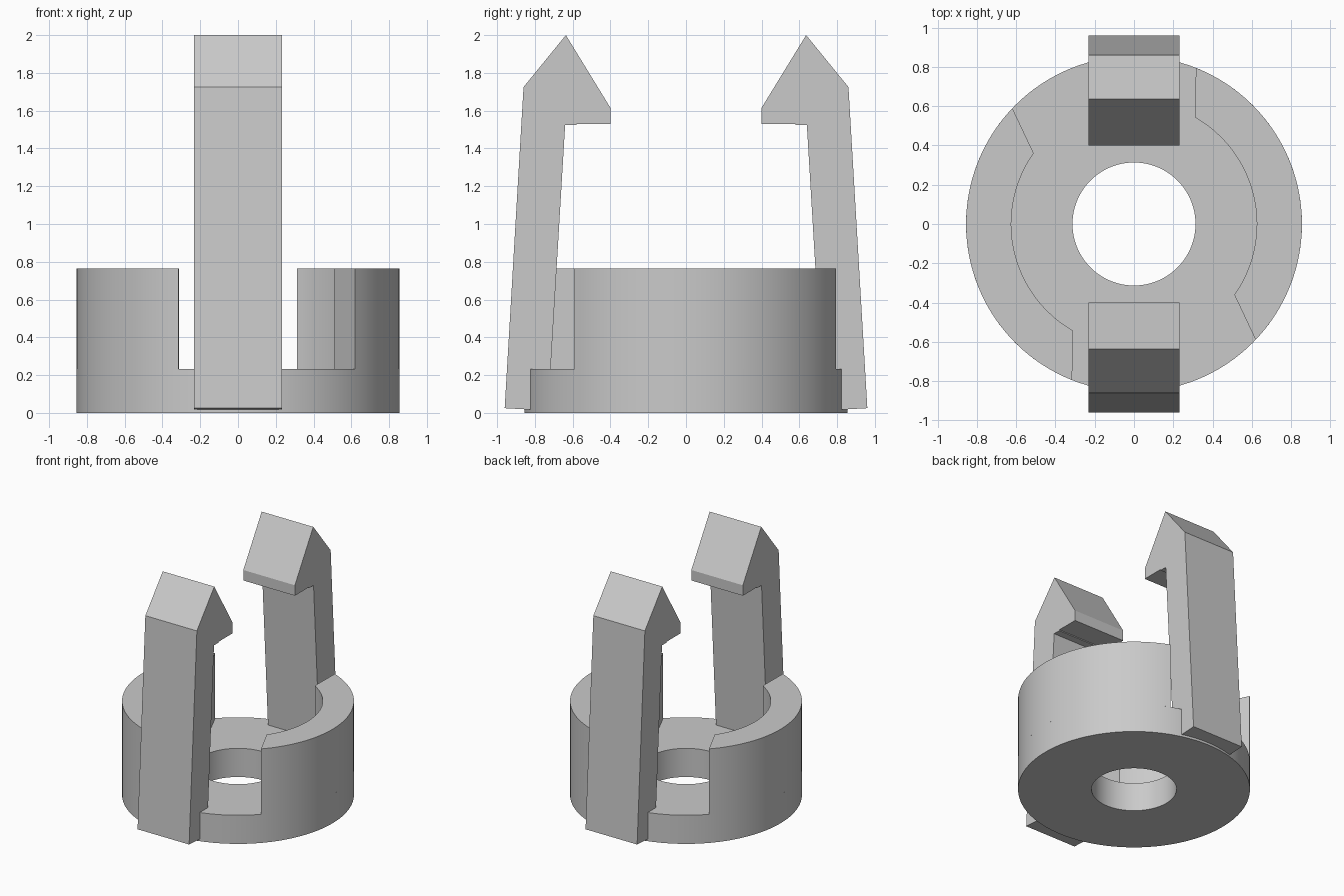
import bpy
import bmesh
from math import cos, sin, radians, pi
from mathutils import Matrix, Vector

cube = bpy.data.objects.get("Cube")
if cube:
    bpy.data.objects.remove(cube, do_unlink=True)

grey = bpy.data.materials.new("plain grey")
grey.use_nodes = True
grey.diffuse_color = (0.59, 0.59, 0.59, 1)
grey.node_tree.nodes["Principled BSDF"].inputs["Base Color"].default_value = grey.diffuse_color

OUTER, INNER, BORE = 0.855, 0.625, 0.313
BASE_TOP, WALL_TOP = 0.233, 0.765
HALF_WIDTH = 0.232


def finish(name, bm, smooth):
    bmesh.ops.recalc_face_normals(bm, faces=bm.faces)
    mesh = bpy.data.meshes.new(name)
    bm.to_mesh(mesh)
    bm.free()
    mesh.materials.append(grey)
    obj = bpy.data.objects.new(name, mesh)
    bpy.context.collection.objects.link(obj)
    if smooth:
        bpy.ops.object.select_all(action='DESELECT')
        obj.select_set(True)
        bpy.context.view_layer.objects.active = obj
        bpy.ops.object.shade_smooth_by_angle(angle=radians(30))


def prism(name, outline, offset, turn, smooth=False):
    """Extrude a closed outline by offset, then turn it about z."""
    bm = bmesh.new()
    face = bm.faces.new([bm.verts.new(p) for p in outline])
    new = bmesh.ops.extrude_face_region(bm, geom=[face], use_keep_orig=True)["geom"]
    moved = [g for g in new if isinstance(g, bmesh.types.BMVert)]
    bmesh.ops.translate(bm, verts=moved, vec=Vector(offset))
    bm.transform(Matrix.Rotation(turn, 4, 'Z'))
    finish(name, bm, smooth)


def arc(radius, start, end, steps=40):
    angles = [radians(start + (end - start) * i / steps) for i in range(steps + 1)]
    return [(radius * cos(a), radius * sin(a), BASE_TOP) for a in angles]


# Flat base ring with its centre bore
bm = bmesh.new()
section = [(BORE, 0), (OUTER, 0), (OUTER, BASE_TOP), (BORE, BASE_TOP)]
verts = [bm.verts.new((r, 0, z)) for r, z in section]
edges = [bm.edges.new((verts[i], verts[(i + 1) % 4])) for i in range(4)]
bmesh.ops.spin(bm, geom=verts + edges, axis=(0, 0, 1), cent=(0, 0, 0),
               angle=2 * pi, steps=128, use_merge=True)
bmesh.ops.remove_doubles(bm, verts=bm.verts, dist=0.0001)
finish("base_ring", bm, True)

# Curved wall: one end cut straight, the other slanted
wall = arc(OUTER, -43.6, 68.4) + arc(INNER, 60.0, -35.2)

# Leaning snap arm with a barbed tip, as (y, z)
arm = [(-0.96, 0.025), (-0.86, 1.725), (-0.636, 2.0), (-0.40, 1.615),
       (-0.40, 1.53), (-0.58, 1.53), (-0.58, 1.523), (-0.64, 1.523),
       (-0.73, 0.012)]
arm_outline = [(-HALF_WIDTH, y, z) for y, z in arm]

# Each part repeats half a turn away
for wall_name, arm_name, turn in (("left_wall", "front_snap_arm", 0),
                                  ("right_wall", "back_snap_arm", pi)):
    prism(wall_name, wall, (0, 0, WALL_TOP - BASE_TOP), turn, True)
    prism(arm_name, arm_outline, (2 * HALF_WIDTH, 0, 0), turn)
